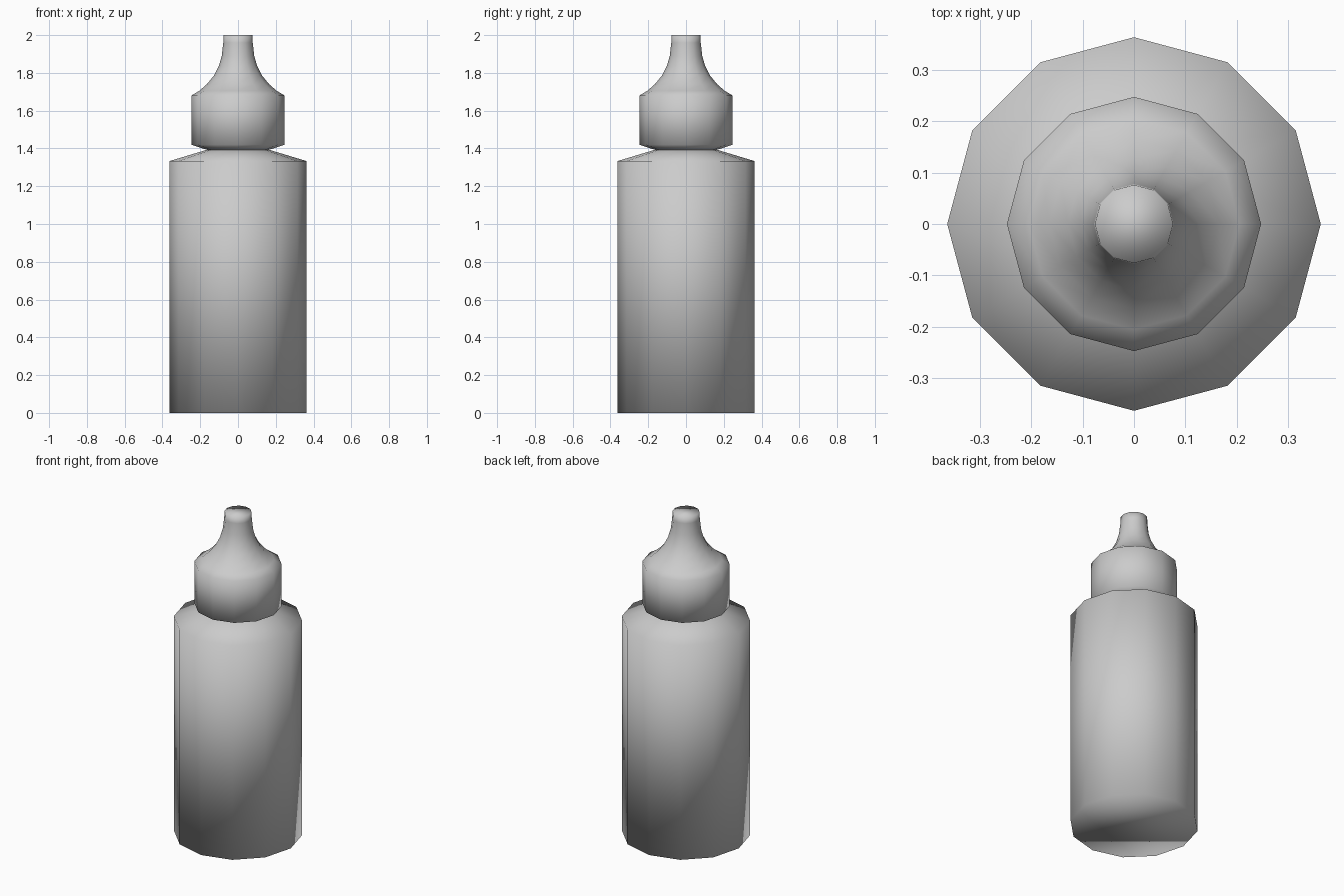
import bpy
import bmesh
from math import cos, sin, pi

if "Cube" in bpy.data.objects:
    bpy.data.objects.remove(bpy.data.objects["Cube"])

SIDES = 12


def lathe(name, profile, cap_bottom=False, cap_top=False):
    """Revolve (radius, z) points into a smooth-shaded 12-sided part."""
    bm = bmesh.new()
    rings = []
    for r, z in profile:
        rings.append([bm.verts.new((r * cos(2 * pi * i / SIDES),
                                    r * sin(2 * pi * i / SIDES), z))
                      for i in range(SIDES)])
    for low, high in zip(rings, rings[1:]):
        for i in range(SIDES):
            j = (i + 1) % SIDES
            bm.faces.new((low[i], low[j], high[j], high[i]))
    if cap_bottom:
        bm.faces.new(rings[0][::-1])
    if cap_top:
        bm.faces.new(rings[-1])
    for f in bm.faces:
        f.smooth = True
    mesh = bpy.data.meshes.new(name)
    bm.to_mesh(mesh)
    bm.free()
    obj = bpy.data.objects.new(name, mesh)
    bpy.context.collection.objects.link(obj)
    return obj


# Bottle body with sloping shoulder, up to the neck
lathe("bottle_body",
      [(0.363, 0), (0.363, 1.333), (0.165, 1.393)],
      cap_bottom=True)

# Cap collar flaring into a tapered nozzle
lathe("nozzle_cap",
      [(0.165, 1.393), (0.247, 1.42), (0.247, 1.68), (0.205, 1.705),
       (0.165, 1.74), (0.128, 1.785), (0.102, 1.835), (0.086, 1.89),
       (0.078, 1.96), (0.076, 2.0)],
      cap_top=True)
